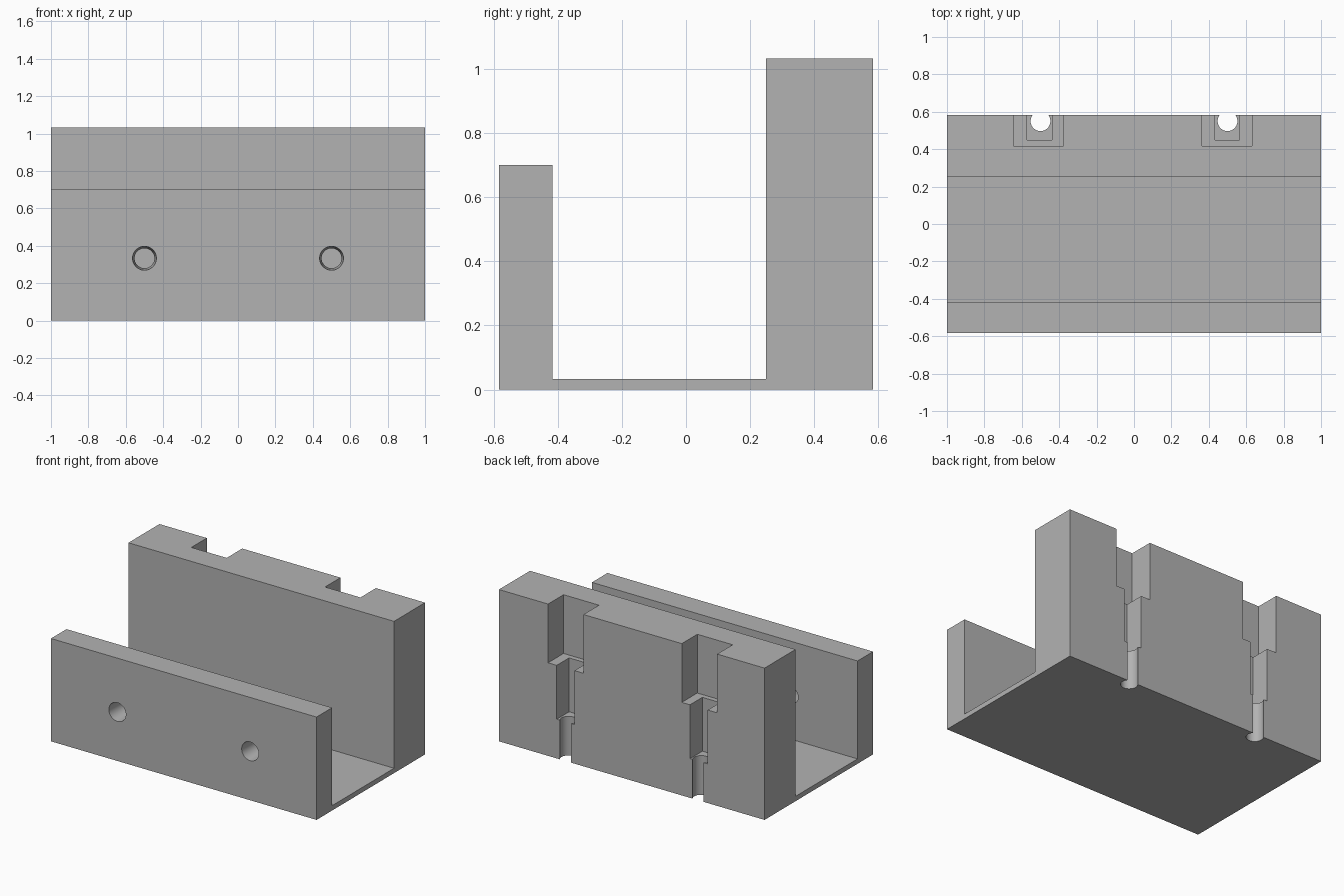
import bpy, bmesh, math
from mathutils import Matrix, Vector

cube = bpy.data.objects.get("Cube")
if cube:
    bpy.data.objects.remove(cube, do_unlink=True)

U = 1 / 30  # design unit

grey = bpy.data.materials.new("plain grey")
grey.use_nodes = True
colour = (0.45, 0.45, 0.45, 1)
grey.diffuse_color = colour
grey.node_tree.nodes["Principled BSDF"].inputs["Base Color"].default_value = colour


def finish(name, bm):
    bmesh.ops.recalc_face_normals(bm, faces=bm.faces[:])
    mesh = bpy.data.meshes.new(name)
    bm.to_mesh(mesh)
    bm.free()
    mesh.materials.append(grey)
    obj = bpy.data.objects.new(name, mesh)
    bpy.context.collection.objects.link(obj)
    return obj


def box(name, low, high):
    bm = bmesh.new()
    bmesh.ops.create_cube(bm, size=1)
    low, high = Vector(low), Vector(high)
    for v in bm.verts:
        v.co = (low + high) / 2 + v.co * (high - low)
    return finish(name, bm)


def round_cutter(name, centre, r1, r2, depth, turn=0):
    bm = bmesh.new()
    place = Matrix.Translation(centre) @ Matrix.Rotation(turn, 4, "X")
    bmesh.ops.create_cone(bm, cap_ends=True, segments=48, radius1=r1,
                          radius2=r2, depth=depth, matrix=place)
    return finish(name, bm)


# Channel body: side profile swept along the length
back, top = 17.5 * U, 31 * U
front_in, back_in, floor = -12.5 * U, 7.5 * U, U
profile = [(-back, 0), (back, 0), (back, top), (back_in, top),
           (back_in, floor), (front_in, floor), (front_in, 21 * U), (-back, 21 * U)]
bm = bmesh.new()
face = bm.faces.new([bm.verts.new((-1, y, z)) for y, z in profile])
sweep = bmesh.ops.extrude_face_region(bm, geom=[face])
bmesh.ops.translate(bm, vec=(2, 0, 0),
                    verts=[g for g in sweep["geom"] if isinstance(g, bmesh.types.BMVert)])
body = finish("channel_bracket", bm)

# Stepped slots, vertical bores and tapered front holes on both sides
cutters = []
for side, x, shift in (("right", -0.5, -0.01), ("left", 0.5, -0.003)):
    cutters += [
        box(side + "_wide_slot_cutter", (x + shift - 4 * U, back - 5 * U, 19 * U),
            (x + shift + 4 * U, back + 0.1, top + 0.1)),
        box(side + "_narrow_slot_cutter", (x + shift / 2 - 2 * U, back - 4 * U, 8 * U),
            (x + shift / 2 + 2 * U, back + 0.1, top + 0.1)),
        round_cutter(side + "_bore_cutter", (x, back - U, 5 * U), 0.053, 0.053, 16 * U),
        round_cutter(side + "_front_hole_cutter", (x, -15 * U, 10 * U),
                     0.053, 0.064, 5 * U + 0.004, math.pi / 2),
    ]

bpy.context.view_layer.objects.active = body
body.select_set(True)
for cutter in cutters:
    mod = body.modifiers.new(cutter.name, "BOOLEAN")
    mod.operation = "DIFFERENCE"
    mod.solver = "EXACT"
    mod.object = cutter
    bpy.ops.object.modifier_apply(modifier=mod.name)
    bpy.data.objects.remove(cutter, do_unlink=True)

bpy.ops.object.shade_smooth_by_angle(angle=math.radians(30))
